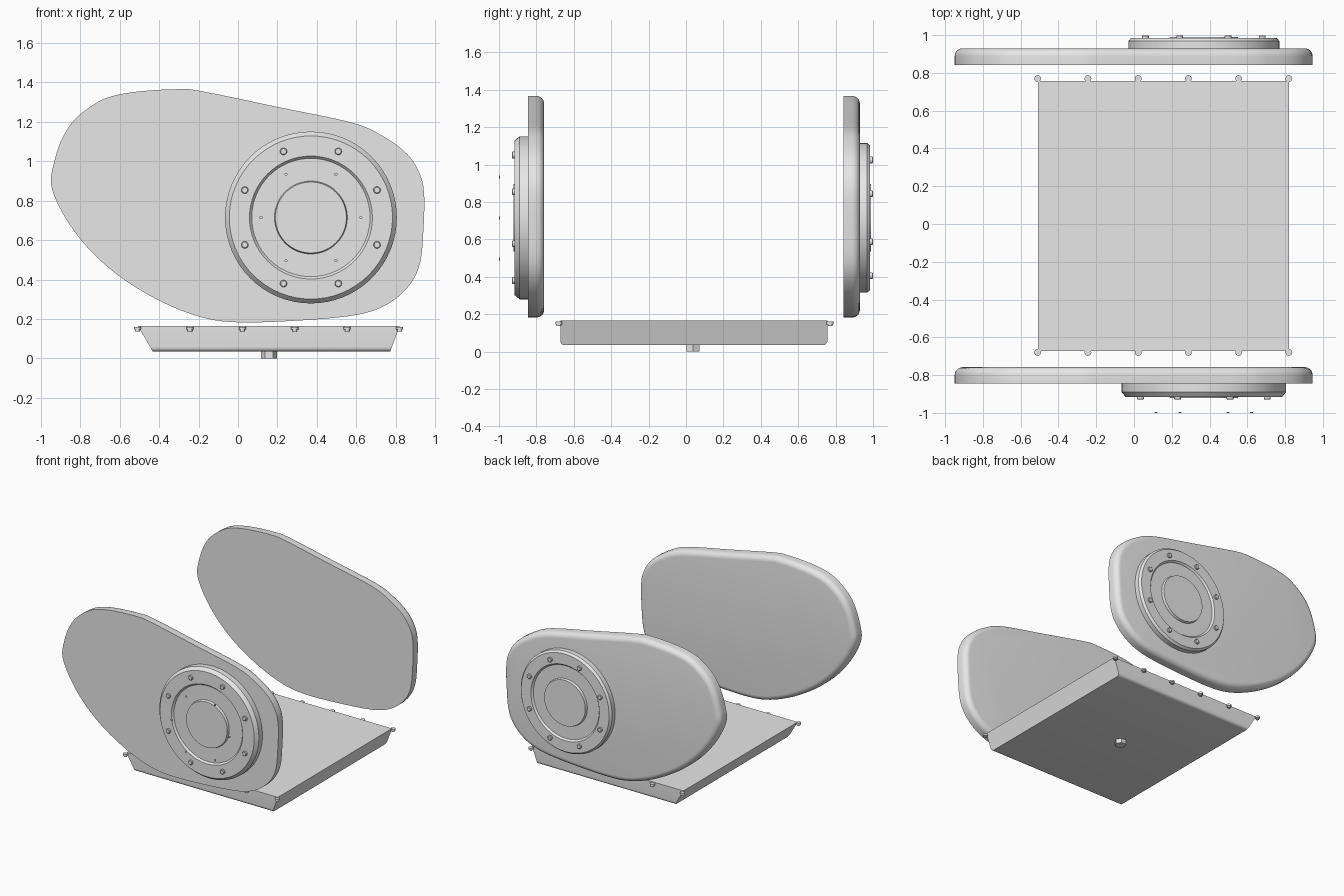
import bpy, bmesh, math
from mathutils import Vector

cube = bpy.data.objects.get("Cube")
if cube:
    bpy.data.objects.remove(cube, do_unlink=True)

grey = bpy.data.materials.new("light_grey")
grey.use_nodes = True
grey.diffuse_color = (0.8, 0.8, 0.8, 1)
grey.node_tree.nodes["Principled BSDF"].inputs["Base Color"].default_value = grey.diffuse_color

HUB_X, HUB_Z = 0.37, 0.715


def finish(name, bm, angle=35):
    bmesh.ops.recalc_face_normals(bm, faces=bm.faces)
    mesh = bpy.data.meshes.new(name)
    bm.to_mesh(mesh)
    bm.free()
    mesh.materials.append(grey)
    obj = bpy.data.objects.new(name, mesh)
    bpy.context.collection.objects.link(obj)
    bpy.ops.object.select_all(action="DESELECT")
    obj.select_set(True)
    bpy.context.view_layer.objects.active = obj
    bpy.ops.object.shade_smooth_by_angle(angle=math.radians(angle))
    return obj


def loft(bm, loops):
    """Skin a stack of closed loops and cap both ends."""
    rings = [[bm.verts.new(p) for p in loop] for loop in loops]
    n = len(rings[0])
    for a, b in zip(rings, rings[1:]):
        for i in range(n):
            j = (i + 1) % n
            bm.faces.new((a[i], a[j], b[j], b[i]))
    bm.faces.new(rings[0])
    bm.faces.new(rings[-1])


def turned(bm, profile, centre, axis="y", sides=64):
    """Turn (radius, height) pairs about an axis through centre."""
    loops = []
    for r, h in profile:
        ring = []
        for k in range(sides):
            t = math.tau * k / sides
            u, v = r * math.cos(t), r * math.sin(t)
            ring.append(Vector(centre) + Vector((u, h, v) if axis == "y" else (u, v, h)))
        loops.append(ring)
    loft(bm, loops)


# Side cover outline (x, z), smoothed by a Catmull-Rom spline
outline = [(-0.30, 1.366), (-0.18, 1.355), (0.2, 1.276), (0.58, 1.196), (0.74, 1.125),
           (0.86, 1.035), (0.925, 0.93), (0.945, 0.82), (0.94, 0.64), (0.925, 0.49),
           (0.88, 0.385), (0.79, 0.295), (0.67, 0.237), (0.5, 0.207), (0.21, 0.187),
           (0, 0.183), (-0.15, 0.2), (-0.3, 0.248), (-0.45, 0.32), (-0.6, 0.415),
           (-0.73, 0.527), (-0.83, 0.644), (-0.905, 0.765), (-0.948, 0.88), (-0.936, 0.983),
           (-0.895, 1.11), (-0.83, 1.21), (-0.73, 1.29), (-0.64, 1.33), (-0.5, 1.355)]


def spline(points, steps=4):
    pts = [Vector(p) for p in points]
    n, out = len(pts), []
    for i in range(n):
        a, b, c, d = (pts[(i + k) % n] for k in (-1, 0, 1, 2))
        for s in range(steps):
            t = s / steps
            out.append(b + (c - a) * t / 2 + (2 * a - 5 * b + 4 * c - d) * t ** 2 / 2
                       + (3 * b - a - 3 * c + d) * t ** 3 / 2)
    return out


def inset(loop, distance):
    n, out = len(loop), []
    for i, p in enumerate(loop):
        tangent = (loop[(i + 1) % n] - loop[i - 1]).normalized()
        out.append(p + Vector((tangent.y, -tangent.x)) * distance)
    return out


# Two matching covers, flat at the front and rounded at the back edge
edge = spline(outline)
THICK, ROUND = 0.087, 0.042
for name, y in (("front_cover", -0.845), ("rear_cover", 0.843)):
    section = [(0, 0)]
    for k in range(7):
        t = math.pi / 2 * k / 6
        section.append((ROUND * (1 - math.cos(t)), THICK - ROUND + ROUND * math.sin(t)))
    bm = bmesh.new()
    loft(bm, [[(p.x, y + h, p.y) for p in inset(edge, d)] for d, h in section])
    finish(name, bm)


# Round hub plates with a recess, a raised centre and a circle of bolts
def hub(name, base, direction, radius, height, chamfer, recess, bolt_circle):
    centre = (HUB_X, base, HUB_Z)
    profile = [(radius, -0.01), (radius, height - chamfer * 1.2), (radius - chamfer, height),
               (recess, height), (recess - 0.012, height - 0.014), (0.185, height - 0.014),
               (0.18, height + 0.005)]
    bm = bmesh.new()
    turned(bm, [(r, h * direction) for r, h in profile], centre)
    finish(name + "_hub_plate", bm, 25)
    bm = bmesh.new()
    for k in range(8):
        t = math.tau * (k + 0.5) / 8
        spot = (HUB_X + bolt_circle * math.cos(t), base, HUB_Z + bolt_circle * math.sin(t))
        bolt = [(0.018, height - 0.005), (0.018, height + 0.011), (0.014, height + 0.014)]
        turned(bm, [(r, h * direction) for r, h in bolt], spot, sides=16)
    finish(name + "_hub_bolts", bm)


hub("front", -0.845, -1, 0.436, 0.071, 0.022, 0.312, 0.363)
hub("rear", 0.93, 1, 0.4, 0.055, 0.014, 0.3, 0.335)

# Small loose pins in front of the hub
bm = bmesh.new()
for k in range(6):
    t = math.tau * k / 6
    spot = (HUB_X + 0.253 * math.cos(t), -1, HUB_Z + 0.253 * math.sin(t))
    turned(bm, [(0.008, 0), (0.008, 0.006)], spot, sides=12)
finish("front_pins", bm)

# Tray with sloping ends and rounded lower long edges
Y0, Y1, TOP, BOTTOM, R = -0.672, 0.757, 0.165, 0.034, 0.025
side = [(Y0, TOP)]
for corner, start in ((Y0 + R, math.pi), (Y1 - R, 1.5 * math.pi)):
    for k in range(6):
        t = start + math.pi / 2 * k / 5
        side.append((corner + R * math.cos(t), BOTTOM + R + R * math.sin(t)))
side.append((Y1, TOP))


def tray_end(top_x, low_x):
    return [(low_x + (top_x - low_x) * (z - BOTTOM) / (TOP - BOTTOM), y, z) for y, z in side]


bm = bmesh.new()
loft(bm, [tray_end(-0.508, -0.432), tray_end(0.82, 0.772)])
finish("tray", bm)

# Bolts along both long edges of the tray
bm = bmesh.new()
for y in (-0.68, 0.77):
    for k in range(6):
        spot = (-0.51 + 0.266 * k, y, 0)
        turned(bm, [(0.012, 0.137), (0.012, 0.146), (0.018, 0.146), (0.018, 0.16)],
               spot, axis="z", sides=16)
finish("tray_bolts", bm)

# Hexagonal drain plug
bm = bmesh.new()
turned(bm, [(0.041, 0), (0.041, 0.04)], (0.158, 0.038, 0), axis="z", sides=6)
finish("drain_plug", bm)
